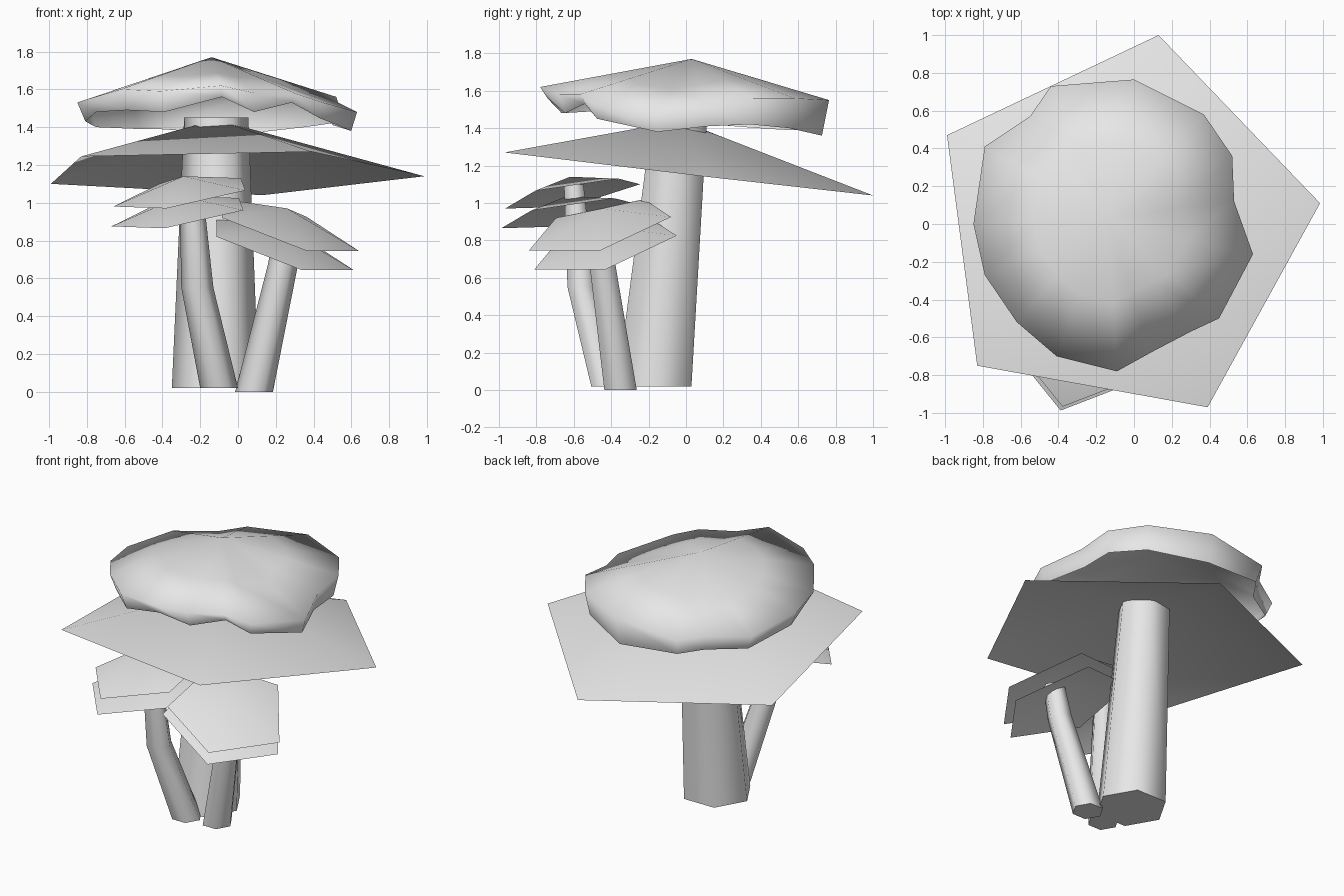
import bpy
import bmesh
import math
from mathutils import Vector

start_cube = bpy.data.objects.get("Cube")
if start_cube:
    bpy.data.objects.remove(start_cube, do_unlink=True)

grey = bpy.data.materials.new("plain_grey")
grey.use_nodes = True
grey.diffuse_color = (0.8, 0.8, 0.8, 1)
grey.node_tree.nodes["Principled BSDF"].inputs["Base Color"].default_value = (0.8, 0.8, 0.8, 1)


def loft(name, rings, closed=False, smooth_angle=180):
    """Skin rings listed from top to bottom; a ring of one point is an apex."""
    bm = bmesh.new()
    loops = [[bm.verts.new(p) for p in ring] for ring in rings]
    for upper, lower in zip(loops, loops[1:]):
        count = len(lower)
        for i in range(count):
            j = (i + 1) % count
            if len(upper) == 1:
                bm.faces.new((upper[0], lower[i], lower[j]))
            else:
                bm.faces.new((upper[i], lower[i], lower[j], upper[j]))
    if closed:
        bm.faces.new(loops[0])
        bm.faces.new(list(reversed(loops[-1])))
    mesh = bpy.data.meshes.new(name)
    bm.to_mesh(mesh)
    bm.free()
    mesh.materials.append(grey)
    obj = bpy.data.objects.new(name, mesh)
    bpy.context.collection.objects.link(obj)
    bpy.ops.object.select_all(action='DESELECT')
    obj.select_set(True)
    bpy.context.view_layer.objects.active = obj
    bpy.ops.object.shade_smooth_by_angle(angle=math.radians(smooth_angle))
    return obj


def stem(name, path, sides=6):
    """Six-sided stalk along (x, y, z, radius) stations, from top to bottom."""
    rings = []
    for x, y, z, r in path:
        turns = [math.tau * i / sides for i in range(sides)]
        rings.append([Vector((x + r * math.cos(a), y + r * math.sin(a), z)) for a in turns])
    loft(name, rings, closed=True, smooth_angle=65)


def small_cap(name, centre, radius, turn, heights, apex, shift):
    """Two stacked, tilted five-sided sheets."""
    rim = []
    for i, z in enumerate(heights):
        a = math.radians(turn + 72 * i)
        rim.append(Vector((centre[0] + radius * math.cos(a), centre[1] + radius * math.sin(a), z)))
    top = Vector(apex)
    move = Vector(shift)
    loft(name + "_upper_cap", [[top], rim])
    loft(name + "_lower_cap", [[top + move], [p + move for p in rim]])


# Large mushroom: stalk and wide five-sided skirt
stem("large_stem", [(-0.115, -0.035, 1.45, 0.17), (-0.12, -0.17, 0.02, 0.23)])
skirt_rim = [(0.13, 1.0, 1.04), (-0.99, 0.47, 1.1), (-0.83, -0.75, 1.245),
             (0.39, -0.97, 1.27), (0.985, 0.11, 1.14)]
loft("large_skirt", [[(-0.115, -0.03, 1.44)], skirt_rim])

# Large wavy cap: x, y, crease height, lower edge height
cap_rim = [
    (-0.44, 0.73, 1.5, 1.39), (-0.55, 0.57, 1.5, 1.39), (-0.79, 0.41, 1.5, 1.4),
    (-0.85, 0, 1.53, 1.43), (-0.79, -0.27, 1.55, 1.48), (-0.62, -0.52, 1.6, 1.49),
    (-0.41, -0.7, 1.59, 1.48), (-0.09, -0.78, 1.62, 1.56), (0.09, -0.68, 1.58, 1.48),
    (0.3, -0.57, 1.58, 1.53), (0.45, -0.5, 1.53, 1.45), (0.63, -0.16, 1.48, 1.38),
    (0.53, 0.12, 1.53, 1.41), (0.52, 0.36, 1.56, 1.42), (0.37, 0.58, 1.56, 1.4),
    (0, 0.765, 1.55, 1.36)]
cap_top = Vector((-0.14, 0.03, 1.77))
crease = [Vector((x, y, z)) for x, y, z, low in cap_rim]
shoulder = [cap_top.lerp(p, 0.55) for p in crease]
edge = [Vector((x * 0.95, y * 0.95, low)) for x, y, z, low in cap_rim]
loft("large_cap", [[cap_top], shoulder, crease, edge])

# Small mushroom on the left
stem("left_small_stem", [(0.27, -0.46, 0.88, 0.07), (0.235, -0.445, 0.66, 0.08),
                         (0.085, -0.35, 0, 0.1)])
small_cap("left_small", (0.24, -0.46), 0.4, 0, (0.745, 0.925, 1.02, 0.92, 0.745),
          (0.26, -0.45, 0.97), (-0.03, 0.03, -0.1))

# Small mushroom on the right, with a bent stalk
stem("right_small_stem", [(-0.25, -0.6, 1.1, 0.06), (-0.215, -0.56, 0.55, 0.085),
                          (-0.1, -0.42, 0.02, 0.1)])
small_cap("right_small", (-0.28, -0.6), 0.38, 39, (1.13, 1.1, 0.98, 0.97, 1.065),
          (-0.29, -0.62, 1.14), (-0.01, -0.02, -0.105))
